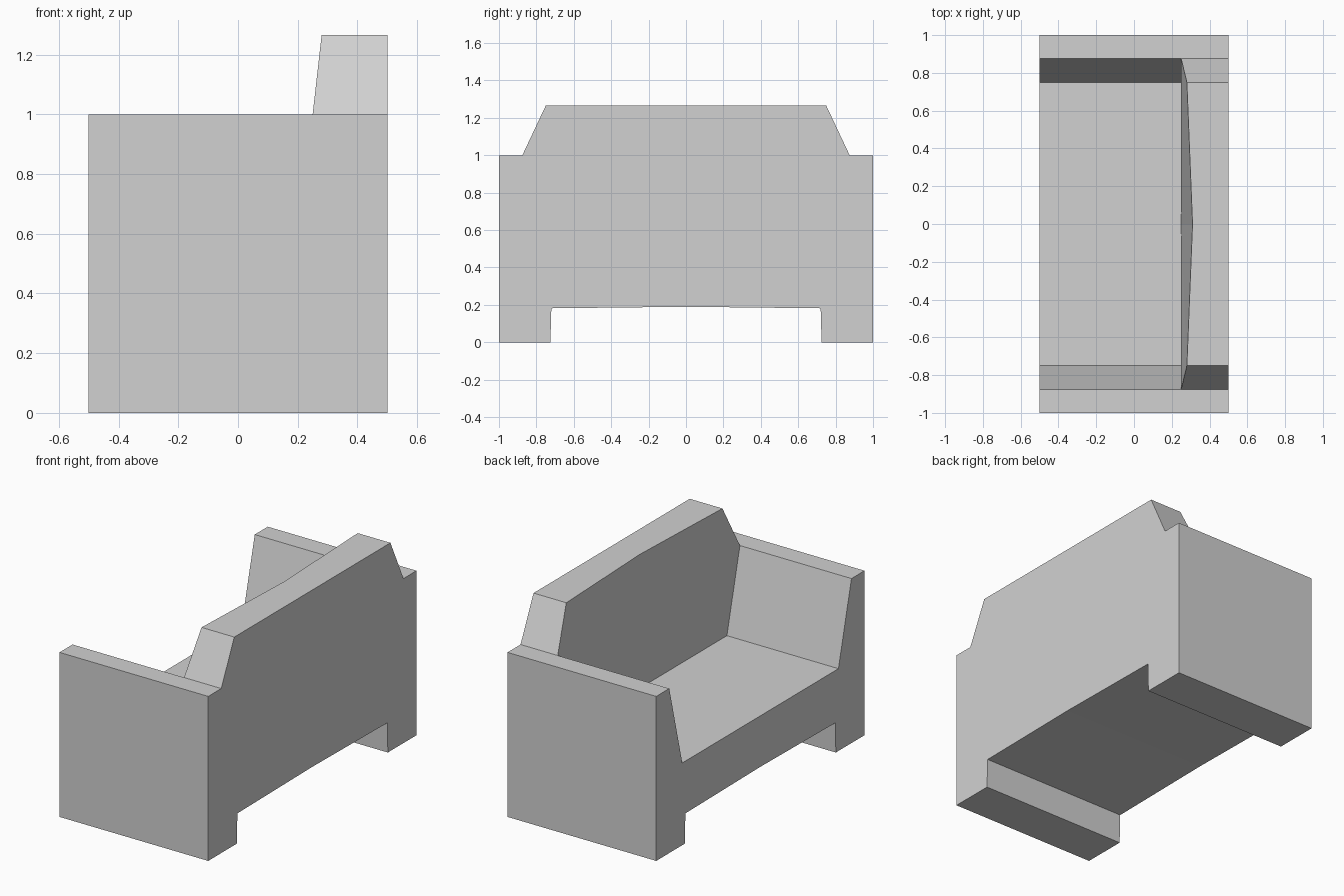
import bpy
import bmesh

cube = bpy.data.objects.get("Cube")
if cube:
    bpy.data.objects.remove(cube, do_unlink=True)

# Single upholstery colour
GREY = (0.64, 0.64, 0.64, 1.0)
fabric = bpy.data.materials.new("grey_fabric")
fabric.use_nodes = True
fabric.diffuse_color = GREY
fabric.node_tree.nodes["Principled BSDF"].inputs["Base Color"].default_value = GREY


def finish(name, bm):
    """Turn a bmesh into a flat shaded object."""
    bmesh.ops.recalc_face_normals(bm, faces=bm.faces[:])
    mesh = bpy.data.meshes.new(name)
    bm.to_mesh(mesh)
    bm.free()
    mesh.materials.append(fabric)
    obj = bpy.data.objects.new(name, mesh)
    bpy.context.collection.objects.link(obj)
    return obj


def mirrored(half):
    """Complete a (y, z) outline that starts and ends on the centre line."""
    return half + [(-y, z) for y, z in reversed(half) if y > 0]


BACK_X = 0.5
SEAT_Z = 0.5

# Body: seat, sloping arms and legs share one section, extruded along x
section = mirrored([
    (0, SEAT_Z), (0.75, SEAT_Z), (0.875, 1), (1, 1), (1, 0),
    (0.725, 0), (0.72, 0.182), (0, 0.19),
])
bm = bmesh.new()
end = bm.faces.new([bm.verts.new((-BACK_X, y, z)) for y, z in section])
extruded = bmesh.ops.extrude_face_region(bm, geom=[end], use_keep_orig=True)
moved = [g for g in extruded["geom"] if isinstance(g, bmesh.types.BMVert)]
bmesh.ops.translate(bm, verts=moved, vec=(2 * BACK_X, 0, 0))
finish("sofa_body", bm)

# Backrest: leaning front face, slightly hollow along the top edge
outline = mirrored([
    (0, SEAT_Z), (0.75, SEAT_Z), (0.875, 1), (0.75, 1.265), (0, 1.265),
])


def front_x(y, z):
    if z <= 1:
        return 0.25
    return 0.31 if y == 0 else 0.28


bm = bmesh.new()
front = [bm.verts.new((front_x(y, z), y, z)) for y, z in outline]
back = [bm.verts.new((BACK_X, y, z)) for y, z in outline]
count = len(outline)
for i in range(count):
    j = (i + 1) % count
    bm.faces.new((front[i], front[j], back[j], back[i]))
    if i and j:
        bm.faces.new((front[0], front[i], front[j]))
bm.faces.new(back)
finish("backrest", bm)
